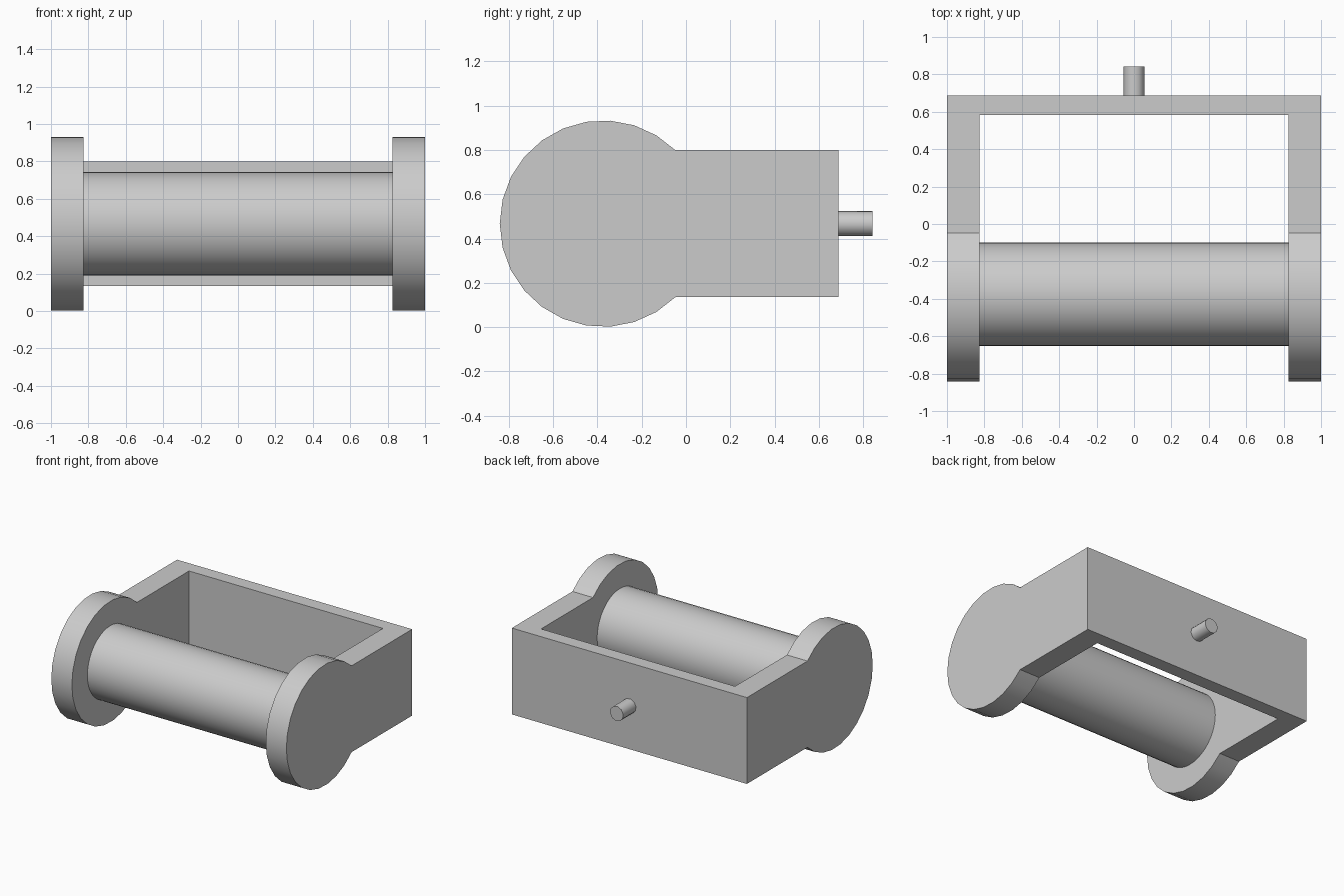
import bpy
import bmesh
import math
from mathutils import Matrix, Vector

old = bpy.data.objects.get("Cube")
if old:
    bpy.data.objects.remove(old, do_unlink=True)

AXLE = Vector((0, -0.375, 0.467))   # centre of the rounded cheeks and the drum
CHEEK_RADIUS = 0.466
HALF_HEIGHT = 0.332                 # of the box behind the cheeks
BACK, WALL_FRONT, PIN_END = 0.688, 0.583, 0.843
HALF_WIDTH, INNER = 1.0, 0.825

grey = bpy.data.materials.new("light grey")
grey.use_nodes = True
colour = (0.6, 0.6, 0.6, 1)
grey.diffuse_color = colour
grey.node_tree.nodes["Principled BSDF"].inputs["Base Color"].default_value = colour


def make_object(name, bm):
    bmesh.ops.recalc_face_normals(bm, faces=bm.faces)
    mesh = bpy.data.meshes.new(name)
    bm.to_mesh(mesh)
    bm.free()
    mesh.materials.append(grey)
    obj = bpy.data.objects.new(name, mesh)
    bpy.context.collection.objects.link(obj)
    return obj


def select_only(obj):
    bpy.ops.object.select_all(action="DESELECT")
    obj.select_set(True)
    bpy.context.view_layer.objects.active = obj


def smooth(obj, degrees):
    select_only(obj)
    bpy.ops.object.shade_smooth_by_angle(angle=math.radians(degrees))


def cylinder(name, radius, depth, sides, centre, axis, turn=0.0):
    bm = bmesh.new()
    matrix = (Matrix.Translation(centre)
              @ Matrix.Rotation(math.pi / 2, 4, axis)
              @ Matrix.Rotation(turn, 4, "Z"))
    bmesh.ops.create_cone(bm, cap_ends=True, segments=sides, radius1=radius,
                          radius2=radius, depth=depth, matrix=matrix)
    return make_object(name, bm)


# Bracket: keyhole profile extruded across the full width
start = math.asin(HALF_HEIGHT / CHEEK_RADIUS)
steps = 20
profile = [(BACK, AXLE.z - HALF_HEIGHT), (BACK, AXLE.z + HALF_HEIGHT)]
for i in range(steps + 1):
    a = start + (2 * math.pi - 2 * start) * i / steps
    profile.append((AXLE.y + CHEEK_RADIUS * math.cos(a),
                    AXLE.z + CHEEK_RADIUS * math.sin(a)))
bm = bmesh.new()
face = bm.faces.new([bm.verts.new((-HALF_WIDTH, y, z)) for y, z in profile])
extruded = bmesh.ops.extrude_face_region(bm, geom=[face], use_keep_orig=True)
verts = [v for v in extruded["geom"] if isinstance(v, bmesh.types.BMVert)]
bmesh.ops.translate(bm, verts=verts, vec=(2 * HALF_WIDTH, 0, 0))
bracket = make_object("bracket", bm)

# Open space between the cheeks, in front of the back wall
bm = bmesh.new()
bmesh.ops.create_cube(bm, size=1, matrix=Matrix.Translation((0, WALL_FRONT - 1, AXLE.z))
                      @ Matrix.Diagonal((2 * INNER, 2, 2, 1)))
cutter = make_object("opening_cutter", bm)
cutter.hide_render = True
cut = bracket.modifiers.new("opening", "BOOLEAN")
cut.operation = "DIFFERENCE"
cut.solver = "EXACT"
cut.object = cutter
select_only(bracket)
bpy.ops.object.modifier_apply(modifier=cut.name)
bpy.data.objects.remove(cutter, do_unlink=True)
smooth(bracket, 25)

# Drum between the cheeks
drum = cylinder("drum", 0.277, 2 * INNER, 40, AXLE, "Y")
smooth(drum, 30)

# Pin on the back wall
pin = cylinder("rear_pin", 0.057, PIN_END - BACK,
               10, (0, (BACK + PIN_END) / 2, AXLE.z), "X", math.radians(9))
smooth(pin, 40)
